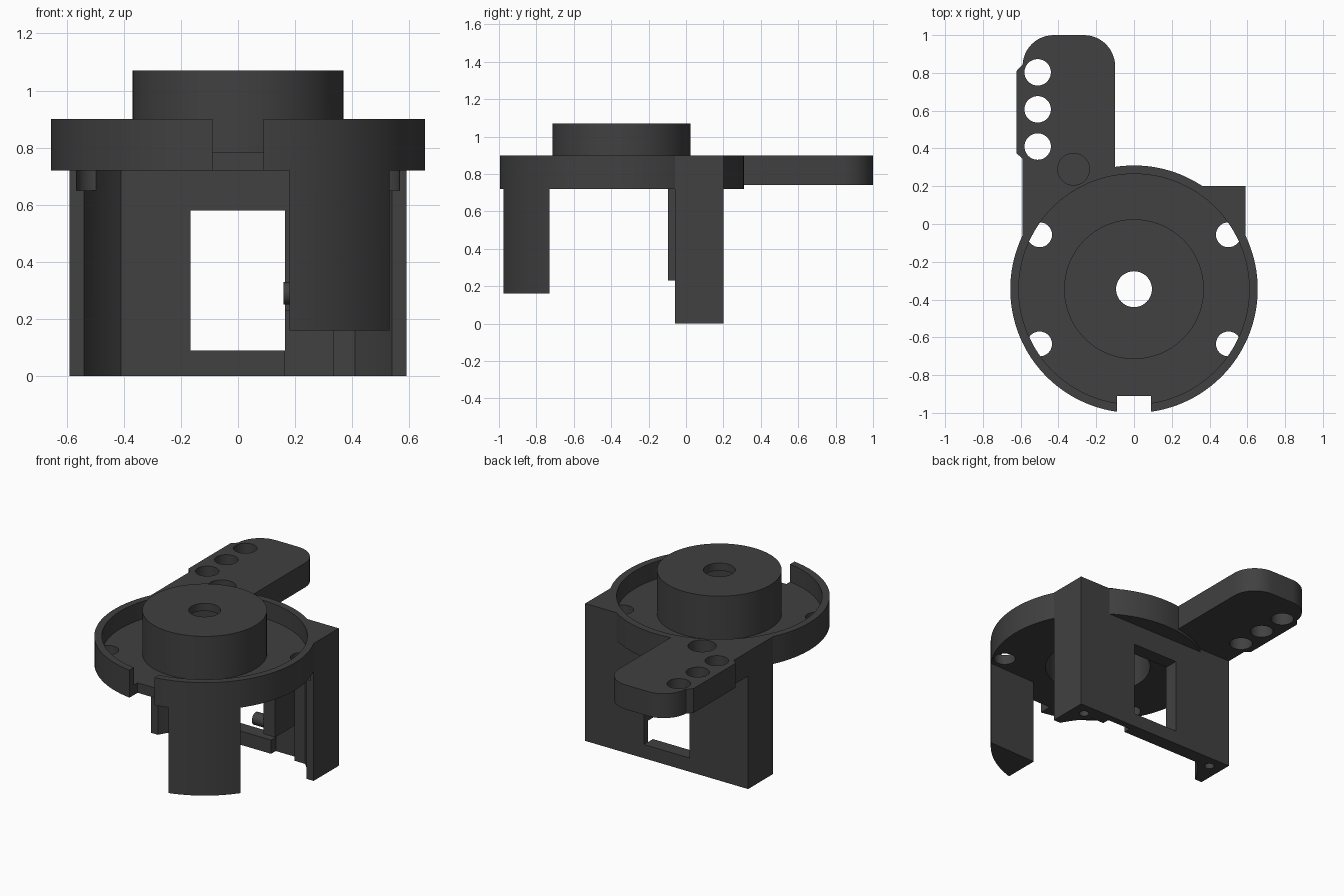
import bpy, bmesh, math

if "Cube" in bpy.data.objects:
    bpy.data.objects.remove(bpy.data.objects["Cube"])

mat = bpy.data.materials.new("charcoal")
mat.diffuse_color = (0.052, 0.052, 0.052, 1)
mat.use_nodes = True
mat.node_tree.nodes["Principled BSDF"].inputs["Base Color"].default_value = mat.diffuse_color
CY = -0.345  # centre line of the round housing


def prism(name, pts, z0, z1):
    """Extrude an outline in plan from z0 to z1."""
    bm = bmesh.new()
    face = bm.faces.new([bm.verts.new((x, y, z0)) for x, y in pts])
    top = bmesh.ops.extrude_face_region(bm, geom=[face])["geom"]
    bmesh.ops.translate(bm, vec=(0, 0, z1 - z0),
                        verts=[v for v in top if isinstance(v, bmesh.types.BMVert)])
    bmesh.ops.recalc_face_normals(bm, faces=bm.faces)
    me = bpy.data.meshes.new(name)
    bm.to_mesh(me)
    bm.free()
    me.materials.append(mat)
    ob = bpy.data.objects.new(name, me)
    bpy.context.collection.objects.link(ob)
    return ob


def box(name, x0, x1, y0, y1, z0, z1):
    return prism(name, [(x0, y0), (x1, y0), (x1, y1), (x0, y1)], z0, z1)


def arc(cx, cy, r, a0, a1, n):
    return [(cx + r * math.cos(math.radians(a0 + (a1 - a0) * i / n)),
             cy + r * math.sin(math.radians(a0 + (a1 - a0) * i / n))) for i in range(n + 1)]


def cyl(name, x, y, r, z0, z1, n=48):
    return prism(name, arc(x, y, r, 0, 360, n)[:-1], z0, z1)


def combine(ob, other, op):
    """Boolean the other solid into ob, then remove it."""
    m = ob.modifiers.new("bool", "BOOLEAN")
    m.operation, m.solver, m.object = op, "EXACT", other
    bpy.context.view_layer.objects.active = ob
    bpy.ops.object.modifier_apply(modifier=m.name)
    bpy.data.objects.remove(other)


def cut(ob, other):
    combine(ob, other, "DIFFERENCE")


def add(ob, other):
    combine(ob, other, "UNION")


# Back block with rounded cavity, window, lower pocket and foot screw holes
body = box("housing", -0.59, 0.59, -0.06, 0.2, 0, 0.9)
end = math.degrees(math.asin((0.107 - CY) / 0.61))
cavity = arc(0, CY, 0.61, 0, end, 16) + arc(0, CY, 0.61, 180 - end, 180, 16)
cut(body, prism("cavity", cavity, -0.1, 0.72))
cut(body, box("window", -0.167, 0.165, -0.2, 0.4, 0.09, 0.58))
cut(body, box("pocket", 0.165, 0.335, -0.1, 0.155, -0.1, 0.23))
for s in (-1, 1):
    cut(body, cyl("foot_hole", s * 0.5, 0.12, 0.03, -0.1, 0.15, 20))

# Round tray
add(body, cyl("tray", 0, CY, 0.655, 0.72, 0.9, 128))

# Side arm with rounded end and bevelled edge pad
arm = [(-0.59, 0.1), (-0.1, 0.1)] + arc(-0.265, 0.835, 0.165, 0, 90, 12) \
    + arc(-0.425, 0.835, 0.165, 90, 180, 12)
add(body, prism("arm", arm, 0.74, 0.9))
add(body, prism("arm_pad", [(-0.5, 0.33), (-0.59, 0.345), (-0.622, 0.375), (-0.622, 0.81),
                            (-0.588, 0.845), (-0.5, 0.84)], 0.74, 0.9))
for y in (0.41, 0.607, 0.803):
    cut(body, cyl("arm_hole", -0.51, y, 0.07, 0.6, 1.0))
cut(body, cyl("blind_hole", -0.32, 0.29, 0.084, 0.785, 1.0))

# Tray recess, front slot and floor holes
cut(body, cyl("recess", 0, CY, 0.61, 0.785, 1.0, 128))
cut(body, box("slot", -0.09, 0.09, -1.1, -0.91, 0.6, 1.0))
for x in (-0.5, 0.5):
    for y in (-0.057, -0.635):
        cut(body, cyl("floor_hole", x, y, 0.066, 0.65, 0.786, 32))

# Hollow central hub
add(body, cyl("hub", 0, CY, 0.37, 0.73, 1.07, 96))
cut(body, cyl("hub_hollow", 0, CY, 0.32, 0.6, 1.02, 96))
cut(body, cyl("shaft_hole", 0, CY, 0.095, 0.9, 1.2))

# Front leg following the tray edge
a0 = math.degrees(math.atan2(-0.385, 0.53))
a1 = math.degrees(math.atan2(-0.63, 0.18))
add(body, prism("front_leg", arc(0, CY, 0.655, a0, a1, 16) + [(0.18, -0.74)], 0.16, 0.75))

# Inner post with sideways peg
add(body, box("post", 0.25, 0.335, -0.095, 0.15, 0.23, 0.75))
peg = cyl("peg", 0, 0, 0.04, 0, 0.12, 24)
for v in peg.data.vertices:
    x, y, z = v.co
    v.co = (0.16 + z, -0.045 + x, 0.29 + y)
add(body, peg)

bpy.ops.object.select_all(action="DESELECT")
body.select_set(True)
bpy.context.view_layer.objects.active = body
bpy.ops.object.shade_smooth_by_angle(angle=math.radians(30))
